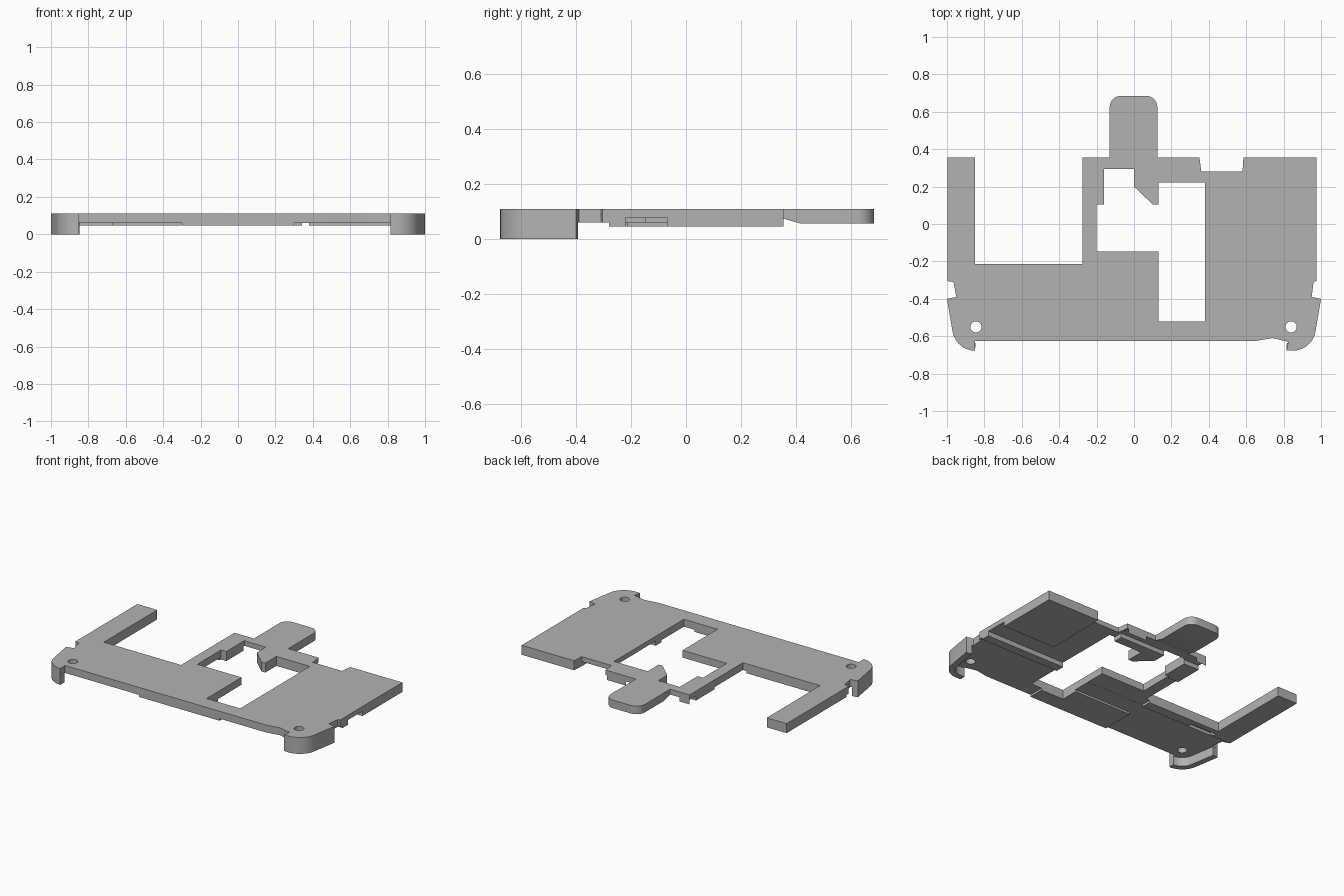
import bpy, bmesh, math
from mathutils import Vector

if "Cube" in bpy.data.objects:
    bpy.data.objects.remove(bpy.data.objects["Cube"], do_unlink=True)

grey = bpy.data.materials.new("plain_grey")
grey.use_nodes = True
grey.diffuse_color = (0.45, 0.45, 0.45, 1)
grey.node_tree.nodes["Principled BSDF"].inputs["Base Color"].default_value = (0.45, 0.45, 0.45, 1)

TOP, BOTTOM = 0.11, 0.046


def prism(name, pts, low, high, axis="z"):
    """Extrude a flat profile along z, or a (y, z) profile along x."""
    bm = bmesh.new()
    place = (lambda p: (p[0], p[1], low)) if axis == "z" else (lambda p: (low, p[0], p[1]))
    face = bm.faces.new([bm.verts.new(place(p)) for p in pts])
    new = bmesh.ops.extrude_face_region(bm, geom=[face])["geom"]
    shift = Vector((0, 0, high - low)) if axis == "z" else Vector((high - low, 0, 0))
    bmesh.ops.translate(bm, vec=shift, verts=[v for v in new if isinstance(v, bmesh.types.BMVert)])
    bmesh.ops.recalc_face_normals(bm, faces=bm.faces)
    mesh = bpy.data.meshes.new(name)
    bm.to_mesh(mesh)
    bm.free()
    mesh.materials.append(grey)
    obj = bpy.data.objects.new(name, mesh)
    bpy.context.collection.objects.link(obj)
    return obj


def arc(cx, cy, r, start, end, steps=10):
    angles = [math.radians(start + (end - start) * i / steps) for i in range(steps + 1)]
    return [(cx + r * math.cos(a), cy + r * math.sin(a)) for a in angles]


def box(x0, x1, y0, y1):
    return [(x0, y0), (x1, y0), (x1, y1), (x0, y1)]


def smooth(obj):
    bpy.ops.object.select_all(action="DESELECT")
    obj.select_set(True)
    bpy.context.view_layer.objects.active = obj
    bpy.ops.object.shade_smooth_by_angle(angle=math.radians(30))


# Rounded front corners, from the side towards the middle
left_corner = [(-1, -0.4)] + arc(-0.85, -0.555, 0.122, 190, 270)
right_corner = [(-x, y) for x, y in left_corner] + [(0.815, -0.675)]

# Plate outline, anticlockwise from the left corner
outline = left_corner + [(-0.85, -0.625), (0.65, -0.625), (0.74, -0.61), (0.825, -0.63)]
outline += right_corner[::-1]
outline += [(0.95, -0.39), (0.96, -0.31), (0.975, -0.305), (0.975, 0.355),
            (0.585, 0.355), (0.58, 0.28), (0.36, 0.28), (0.35, 0.355), (0.125, 0.355)]
outline += arc(0.065, 0.625, 0.06, 0, 90, 8) + arc(-0.07, 0.625, 0.06, 90, 180, 8)
outline += [(-0.13, 0.355), (-0.275, 0.355), (-0.275, -0.213), (-0.85, -0.213),
            (-0.85, 0.355), (-0.998, 0.355), (-0.998, -0.305), (-0.965, -0.31), (-0.95, -0.39)]
plate = prism("plate", outline, BOTTOM, TOP)

# Through openings
opening = [(-0.16, 0.295), (0, 0.295), (0, 0.2), (0.1, 0.105), (0.13, 0.105),
           (0.13, 0.222), (0.38, 0.222), (0.38, -0.52), (0.13, -0.52),
           (0.13, -0.148), (-0.2, -0.148), (-0.2, 0.105), (-0.16, 0.105)]
cutters = [prism("opening_cutter", opening, -0.2, 0.3)]
for x in (-0.845, 0.84):
    cutters.append(prism("screw_hole_cutter", arc(x, -0.55, 0.03, 0, 345, 23), -0.2, 0.3))

# Shallow recesses in the underside: rectangle and ceiling height
recesses = [
    (-1.1, -0.3, -0.8, -0.28, 0.06),
    (0.3, 1.1, -0.8, -0.28, 0.06),
    (-0.301, 0.301, -0.4, -0.279, 0.06),
    (-0.302, 0.2, -0.281, 0.09, 0.061),
    (0.34, 1.1, -0.22, -0.07, 0.078),
    (0.341, 0.58, -0.071, 0.4, 0.077),
    (-0.4, 0.342, 0.285, 0.354, 0.076),
    (-0.86, -0.67, -0.3, -0.25, 0.08),
]
for x0, x1, y0, y1, ceiling in recesses:
    cutters.append(prism("recess_cutter", box(x0, x1, y0, y1), -0.2, ceiling))

# Sloped underside of the rear tongue
slope = [(0.352, -0.2), (0.9, -0.2), (0.9, 0.056), (0.42, 0.056), (0.352, 0.075)]
cutters.append(prism("tongue_cutter", slope, -0.2, 0.2, "x"))

for cutter in cutters:
    cutter.hide_render = True
    mod = plate.modifiers.new("cut", "BOOLEAN")
    mod.operation = "DIFFERENCE"
    mod.solver = "EXACT"
    mod.object = cutter

# Keep the finished plate and drop the cutters
bpy.context.view_layer.update()
result = bpy.data.meshes.new_from_object(plate.evaluated_get(bpy.context.evaluated_depsgraph_get()))
plate.modifiers.clear()
plate.data = result
for cutter in cutters:
    bpy.data.objects.remove(cutter, do_unlink=True)
smooth(plate)


def foot(name, path, thickness):
    """Thin curved wall following a corner, offset towards the inside."""
    inner = []
    side = 1 if path[0][0] < 0 else -1
    for i, p in enumerate(path):
        a, b = Vector(path[max(i - 1, 0)]), Vector(path[min(i + 1, len(path) - 1)])
        d = (b - a).normalized()
        inner.append((p[0] - side * d.y * thickness, p[1] + side * d.x * thickness))
    smooth(prism(name, path + inner[::-1], 0, 0.066))


foot("right_foot", left_corner, 0.04)
foot("left_foot", right_corner, 0.04)
